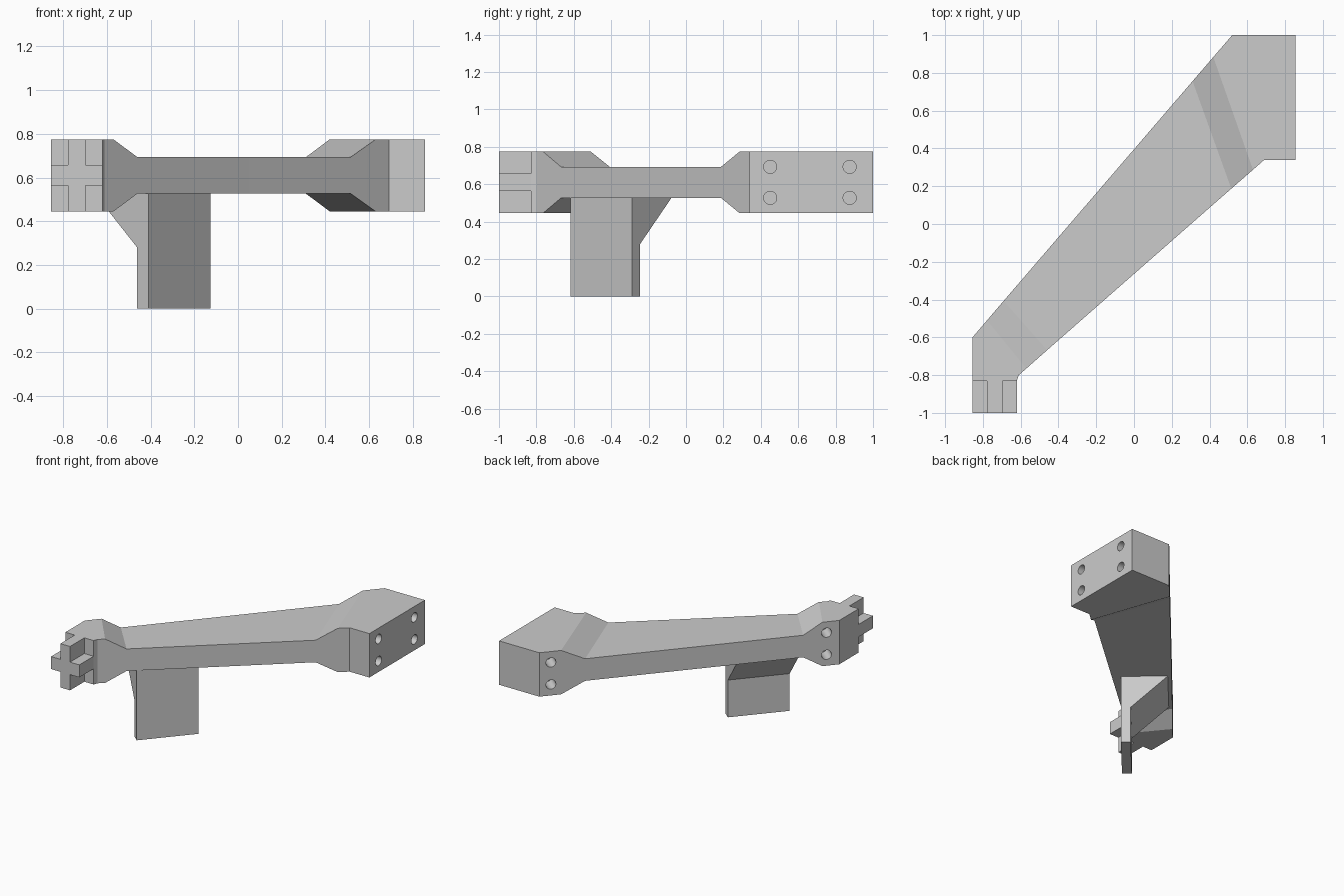
import bpy
import bmesh
from math import radians
from mathutils import Vector

cube = bpy.data.objects.get("Cube")
if cube:
    bpy.data.objects.remove(cube, do_unlink=True)

grey = bpy.data.materials.new("plain grey")
grey.use_nodes = True
grey.diffuse_color = (0.6, 0.6, 0.6, 1)
grey.node_tree.nodes["Principled BSDF"].inputs["Base Color"].default_value = (0.6, 0.6, 0.6, 1)

MID = 0.61            # height of the arm's centre plane
THICK, THIN = 0.165, 0.083


def loft(name, rings):
    """Skin a row of equal-sized rings and cap both ends."""
    bm = bmesh.new()
    loops = [[bm.verts.new(p) for p in ring] for ring in rings]
    n = len(loops[0])
    for a, b in zip(loops, loops[1:]):
        for i in range(n):
            j = (i + 1) % n
            bm.faces.new((a[i], a[j], b[j], b[i]))
    bm.faces.new(loops[0])
    bm.faces.new(loops[-1])
    bmesh.ops.recalc_face_normals(bm, faces=bm.faces)
    mesh = bpy.data.meshes.new(name)
    bm.to_mesh(mesh)
    bm.free()
    obj = bpy.data.objects.new(name, mesh)
    bpy.context.collection.objects.link(obj)
    mesh.materials.append(grey)
    return obj


# Diagonal arm: front edge, back edge and half thickness at each station
stations = [
    ((-0.62, -0.83), (-0.855, -0.83), THICK),
    ((-0.61, -0.80), (-0.855, -0.60), THICK),
    ((-0.57, -0.765), (-0.778, -0.51), THICK),
    ((-0.46, -0.668), (-0.69, -0.407), THIN),
    ((0.515, 0.187), (0.31, 0.756), THIN),
    ((0.63, 0.287), (0.42, 0.884), THICK),
    ((0.69, 0.34), (0.52, 1.0), THICK),
    ((0.855, 0.34), (0.855, 1.0), THICK),
]
arm = loft("arm", [
    [(*f, MID - h), (*b, MID - h), (*b, MID + h), (*f, MID + h)]
    for f, b, h in stations])

# Cross-shaped plug on the narrow end
cx, wide, slim, rise = -0.7375, 0.1175, 0.04, 0.047
quarter = [(wide, rise), (slim, rise), (slim, THICK)]
cross = quarter + [(-x, z) for x, z in reversed(quarter)]
cross += [(-x, -z) for x, z in quarter] + [(x, -z) for x, z in reversed(quarter)]
loft("cross_plug", [[(cx + x, y, MID + z) for x, z in cross] for y in (-1, -0.83)])

# Hanging plate with a sloped gusset behind it, swept along its width
out = Vector((-0.757, 0.653, 0))
profile = [(0, 0), (0.068, 0), (0.068, 0.28), (0.328, 0.53), (0.328, 0.55), (0, 0.55)]
ends = [Vector((-0.41, -0.618, 0)), Vector((-0.125, -0.29, 0))]
loft("hanging_plate", [[e + out * d + Vector((0, 0, z)) for d, z in profile] for e in ends])


# Blind bolt holes on the block side and on the long back wall
def drill(x, y, z, direction, depth, radius):
    bpy.ops.mesh.primitive_cylinder_add(vertices=32, radius=radius, depth=2 * depth,
                                        location=(x, y, z))
    cutter = bpy.context.object
    cutter.rotation_euler = direction.to_track_quat('Z', 'Y').to_euler()
    cutter.hide_render = True
    cutter.data.materials.append(grey)
    mod = arm.modifiers.new("hole", 'BOOLEAN')
    mod.operation = 'DIFFERENCE'
    mod.solver = 'EXACT'
    mod.object = cutter
    bpy.ops.object.select_all(action='DESELECT')
    bpy.context.view_layer.objects.active = arm
    arm.select_set(True)
    bpy.ops.object.modifier_apply(modifier=mod.name)
    bpy.data.objects.remove(cutter, do_unlink=True)


for z in (0.527, 0.693):
    for y in (0.45, 0.875):
        drill(0.855, y, z, Vector((1, 0, 0)), 0.2, 0.035)
    for x, y in ((0.467, 0.938), (-0.797, -0.532)):
        drill(x, y, z, out, 0.12, 0.035)

bpy.ops.object.shade_smooth_by_angle(angle=radians(15))
